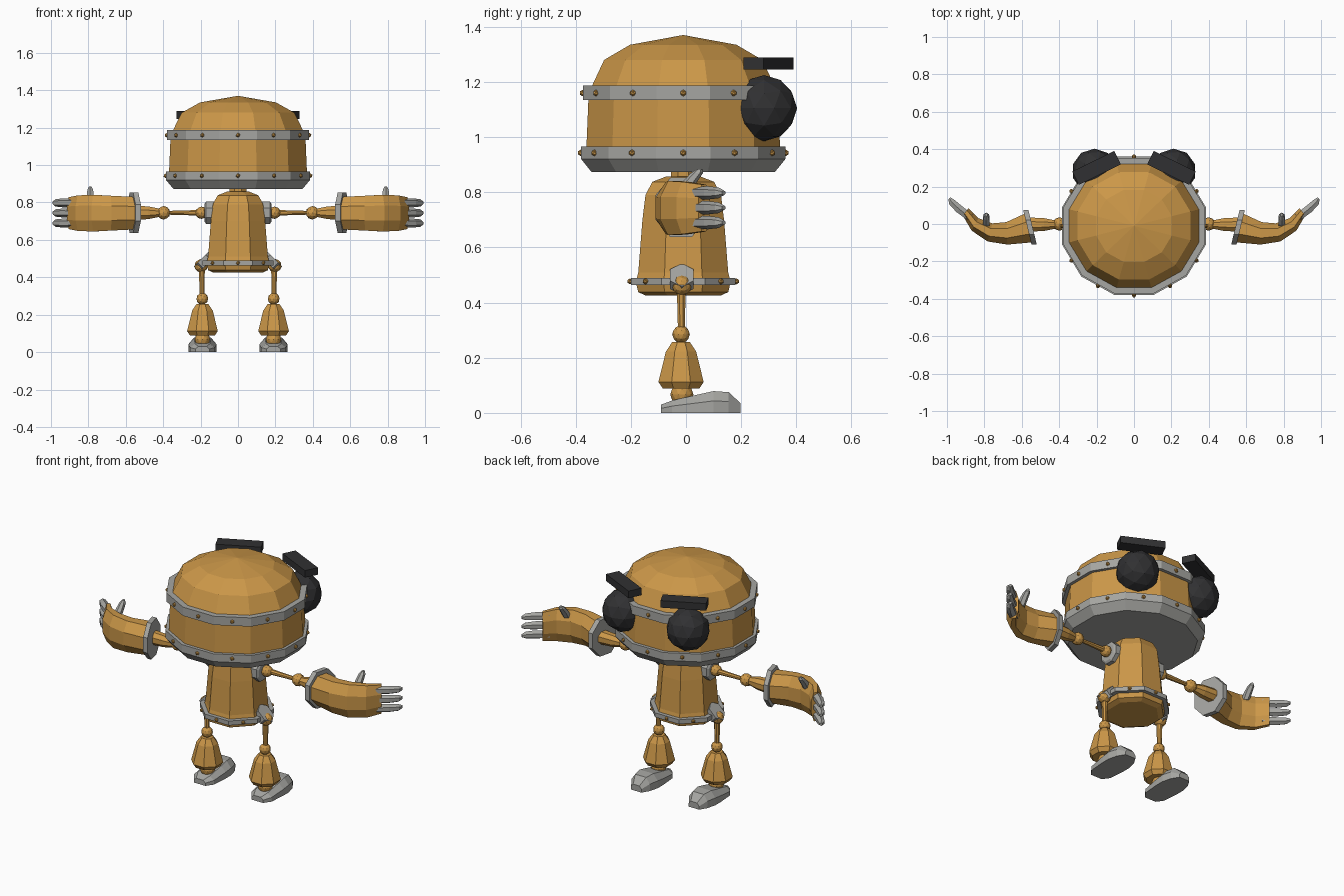
import bpy, bmesh, math
from mathutils import Vector, Matrix

if "Cube" in bpy.data.objects:
    bpy.data.objects.remove(bpy.data.objects["Cube"])


def material(name, rgb):
    m = bpy.data.materials.new(name)
    m.diffuse_color = (*rgb, 1)
    m.use_nodes = True
    m.node_tree.nodes["Principled BSDF"].inputs["Base Color"].default_value = m.diffuse_color
    return m


GOLD = material("gold_paint", (0.60, 0.31, 0.065))
GREY = material("grey_metal", (0.38, 0.38, 0.36))
DARK = material("dark_rubber", (0.03, 0.03, 0.032))
CY = -0.01  # front-back centre of head and torso


def finish(name, bm, mat):
    bmesh.ops.recalc_face_normals(bm, faces=bm.faces)
    me = bpy.data.meshes.new(name)
    bm.to_mesh(me)
    bm.free()
    me.materials.append(mat)
    ob = bpy.data.objects.new(name, me)
    bpy.context.collection.objects.link(ob)
    return ob


def ring(n, c, u, v):
    """Polygon of n sides round c, flat sides facing u and v; u, v reach the flats."""
    k = 1 / math.cos(math.pi / n)
    c, u, v = Vector(c), Vector(u), Vector(v)
    angles = [(i + 0.5) * math.tau / n for i in range(n)]
    return [c + u * (k * math.cos(a)) + v * (k * math.sin(a)) for a in angles]


def loft(name, rings, mat, side=1, hollow=False):
    bm = bmesh.new()
    vs = [[bm.verts.new((p[0] * side, p[1], p[2])) for p in r] for r in rings]
    pairs = list(zip(vs, vs[1:]))
    if hollow:
        pairs.append((vs[-1], vs[0]))
    n = len(vs[0])
    for a, b in pairs:
        for i in range(n):
            j = (i + 1) % n
            bm.faces.new((a[i], a[j], b[j], b[i]))
    if not hollow:
        bm.faces.new(vs[0])
        bm.faces.new(vs[-1])
    return finish(name, bm, mat)


def lathe(name, n, profile, mat, x=0, y=CY, xs=1, side=1, hollow=False):
    """Vertical stack of polygons from (radius, z) pairs."""
    return loft(name, [ring(n, (x, y, z), (r * xs, 0, 0), (0, r, 0))
                       for r, z in profile], mat, side, hollow)


def rod(name, n, stations, mat, y=0, z=0.745, side=1):
    """Sideways stack of polygons from (x, radius) pairs."""
    return loft(name, [ring(n, (x, y, z), (0, r, 0), (0, 0, r))
                       for x, r in stations], mat, side)


def ball(name, c, r, mat, subdiv=2):
    bm = bmesh.new()
    bmesh.ops.create_icosphere(bm, subdivisions=subdiv, radius=r,
                               matrix=Matrix.Translation(c))
    return finish(name, bm, mat)


def rivets(name, n, z, rx, ry, r):
    bm = bmesh.new()
    for i in range(n):
        a = i * math.tau / n
        bmesh.ops.create_icosphere(bm, subdivisions=1, radius=r, matrix=Matrix.Translation(
            (rx * math.cos(a), CY + ry * math.sin(a), z)))
    return finish(name, bm, GOLD)


# Head: domed drum with two riveted bands
lathe("head", 12, [(0.352, 0.94), (0.343, 1.16), (0.287, 1.28), (0.193, 1.335), (0.002, 1.37)],
      GOLD, xs=1.05)
lathe("head_base_band", 12, [(0.332, 0.873), (0.37, 0.92), (0.37, 0.966), (0.34, 0.966)],
      GREY, xs=1.04)
lathe("head_upper_band", 12, [(0.335, 1.135), (0.363, 1.135), (0.363, 1.187), (0.325, 1.187)],
      GREY, xs=1.045, hollow=True)
rivets("base_band_rivets", 12, 0.943, 0.387, 0.372, 0.012)
rivets("upper_band_rivets", 12, 1.16, 0.381, 0.365, 0.012)
lathe("neck", 8, [(0.045, 0.84), (0.045, 0.885)], GOLD)

# Torso: tapering eight-sided barrel with a riveted belt
lathe("torso", 8, [(0.135, 0.425), (0.163, 0.438), (0.172, 0.475), (0.163, 0.51), (0.148, 0.70),
                   (0.137, 0.79), (0.112, 0.838), (0.06, 0.858)], GOLD, xs=0.98)
lathe("belt", 8, [(0.16, 0.464), (0.19, 0.464), (0.19, 0.49), (0.16, 0.49)],
      GREY, hollow=True)
rivets("belt_rivets", 8, 0.477, 0.193, 0.193, 0.011)

for s, tag in ((-1, "left"), (1, "right")):
    # Eye and brow
    ball(tag + "_eye", (0.212 * s, 0.283, 1.105), 0.12, DARK)
    bm = bmesh.new()
    bmesh.ops.create_cube(bm, size=1, matrix=Matrix.Translation((0.2 * s, 0.3, 1.267))
                          @ Matrix.Rotation(-s * math.radians(26), 4, 'Z')
                          @ Matrix.Diagonal((0.25, 0.08, 0.042, 1)))
    finish(tag + "_brow", bm, DARK)

    # Shoulder, arm rod and elbow
    rod(tag + "_shoulder_plate", 8, [(0.12, 0.06), (0.17, 0.06), (0.178, 0.048)], GREY, CY, side=s)
    ball(tag + "_shoulder_ball", (0.195 * s, -0.005, 0.745), 0.033, GOLD)
    rod(tag + "_arm_rod", 8, [(0.20, 0.015), (0.38, 0.010)], GOLD, side=s)
    ball(tag + "_elbow_ball", (0.398 * s, 0, 0.745), 0.036, GOLD)
    rod(tag + "_forearm", 8, [(0.42, 0.022), (0.48, 0.034), (0.56, 0.038)], GOLD, -0.003, side=s)

    # Slanted cuff and curved glove
    slant = Vector((0.235, 0.972, 0))
    up = Vector((0, 0, 1))
    loft(tag + "_cuff", [ring(8, (x, -0.018, 0.745), slant * 0.095, up * 0.108)
                         for x in (0.542, 0.570)], GREY, s)
    glove = [(0.56, -0.02, 0.08, 0.087, 0.23), (0.68, -0.05, 0.06, 0.093, 0.05),
             (0.77, -0.045, 0.05, 0.098, -0.25), (0.85, -0.002, 0.038, 0.095, -0.5),
             (0.90, 0.065, 0.025, 0.085, -0.65)]
    loft(tag + "_glove", [ring(8, (x, y, 0.743),
                               Vector((math.sin(t), math.cos(t), 0)) * hy, up * hz)
                          for x, y, hy, hz, t in glove], GOLD, s)

    # Three fingers and a thumb
    across = Vector((-0.7, 0.7, 0))
    for i, z in enumerate((0.69, 0.744, 0.798)):
        loft(f"{tag}_finger_{i + 1}",
             [ring(6, (x, y, z), across * r, up * r * 0.95)
              for x, y, r in ((0.875, 0.035, 0.021), (0.935, 0.080, 0.022),
                              (0.975, 0.118, 0.018), (0.987, 0.137, 0.008))], GREY, s)
    loft(tag + "_thumb", [ring(6, (0.79, y, z), (r * 0.8, 0, 0), (0, r, 0))
                          for y, z, r in ((-0.01, 0.80, 0.022), (0.015, 0.84, 0.023),
                                          (0.04, 0.87, 0.019), (0.05, 0.885, 0.008))], GREY, s)

    # Hip bracket: tilted plate, with a ball joint
    out = Vector((0.6, 0, -0.8))
    loft(tag + "_hip_bracket", [ring(6, (x, -0.015, z), (0, 0.043, 0),
                                     (-0.036, 0, 0.036))
                                for x, z in ((0.165, 0.47), (0.195, 0.50))], GREY, s)
    ball(tag + "_hip_ball", (0.197 * s, -0.015, 0.462), 0.036, GOLD)

    # Leg
    lathe(tag + "_leg_rod", 8, [(0.012, 0.29), (0.016, 0.45)], GOLD, 0.193, -0.017, side=s)
    ball(tag + "_knee_ball", (0.191 * s, -0.018, 0.285), 0.032, GOLD)
    lathe(tag + "_shin", 8, [(0.066, 0.088), (0.082, 0.112), (0.055, 0.222), (0.032, 0.257)],
          GOLD, 0.19, -0.018, side=s)
    ball(tag + "_ankle_ball", (0.19 * s, -0.015, 0.067), 0.042, GOLD)

    # Foot: sections from heel to toe as (y, half width, top height)
    foot = [(-0.09, 0.038, 0.030), (-0.05, 0.066, 0.045), (0.05, 0.074, 0.068),
            (0.10, 0.074, 0.079), (0.155, 0.06, 0.075), (0.197, 0.034, 0.036)]
    loft(tag + "_foot", [[(0.19 - w, y, 0), (0.19 + w, y, 0), (0.19 + w, y, h * 0.55),
                          (0.19 + w * 0.6, y, h), (0.19 - w * 0.6, y, h),
                          (0.19 - w, y, h * 0.55)] for y, w, h in foot], GREY, s)
